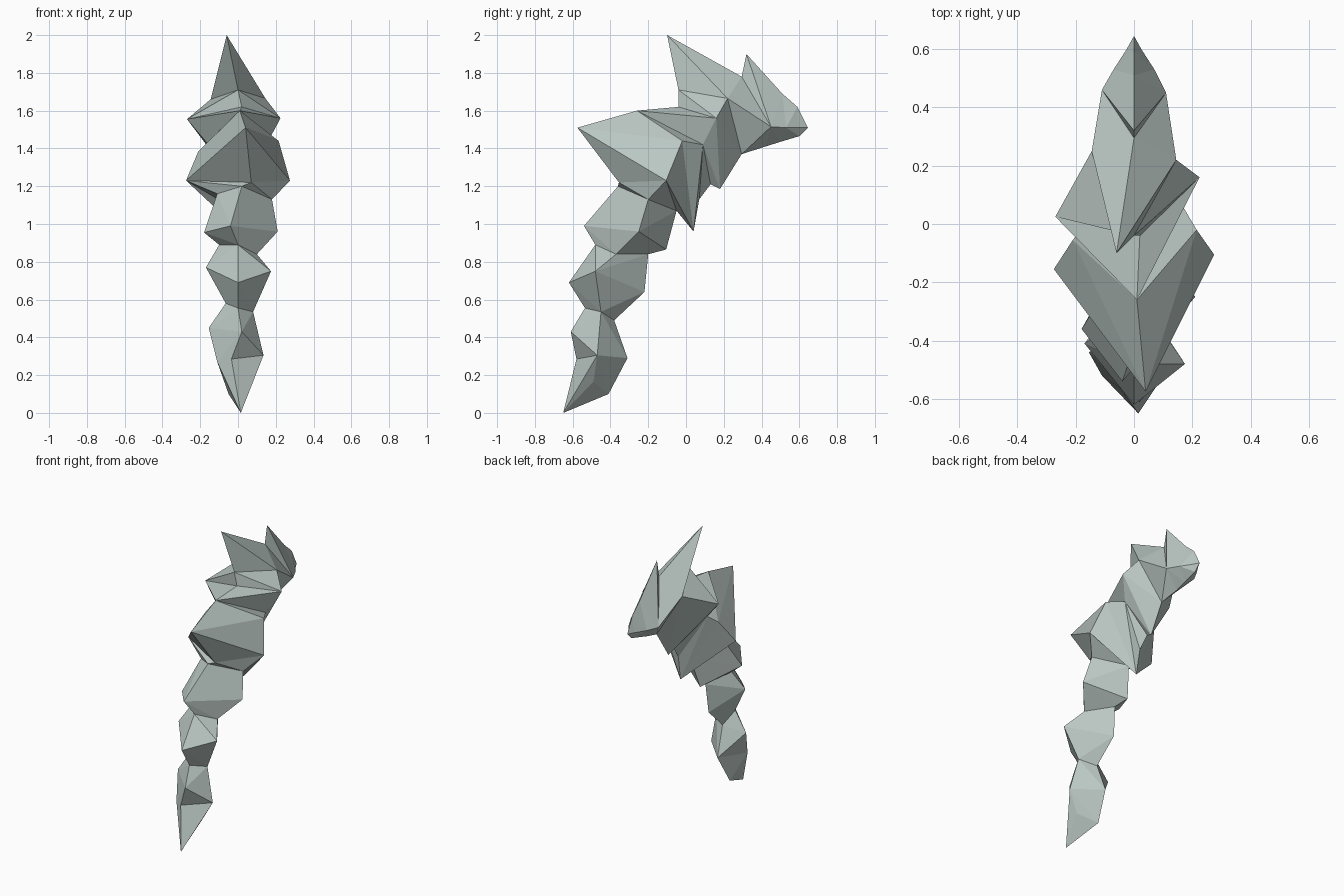
import bpy
import bmesh
from mathutils import Vector

# Remove the default cube
default_cube = bpy.data.objects.get("Cube")
if default_cube:
    bpy.data.objects.remove(default_cube, do_unlink=True)

# Single pale stone colour
stone = bpy.data.materials.new("pale_green_grey_stone")
stone.use_nodes = True
stone_colour = (0.5, 0.58, 0.55, 1)
stone.diffuse_color = stone_colour
stone.node_tree.nodes["Principled BSDF"].inputs["Base Color"].default_value = stone_colour


def ring(front, left, back, right):
    """Four-sided cross-section, named by the side each corner lies on."""
    return {"front": front, "left": left, "back": back, "right": right}


def point(tip):
    """Cross-section closed to a single tip."""
    return ring(tip, tip, tip, tip)


def moved(section, **corners):
    """Same cross-section with only the named corners moved."""
    return {**section, **corners}


def convex_split(a, b, c, d):
    """Split a bent quad along the diagonal that bulges outwards."""
    outward = (c.co - a.co).cross(d.co - b.co)
    bulge = (a.co + c.co - b.co - d.co).dot(outward)
    if bulge > 0:
        return (a, b, c), (a, c, d)
    return (a, b, d), (b, c, d)


def build_part(name, rings):
    """Skin consecutive cross-sections with flat triangles."""
    bm = bmesh.new()
    loops = [[bm.verts.new(Vector(corner)) for corner in section.values()]
             for section in rings]
    for lower, upper in zip(loops, loops[1:]):
        for i in range(len(lower)):
            j = (i + 1) % len(lower)
            for triangle in convex_split(lower[i], lower[j], upper[j], upper[i]):
                bm.faces.new(triangle)
    bmesh.ops.remove_doubles(bm, verts=bm.verts[:], dist=0.0005)
    mesh = bpy.data.meshes.new(name)
    bm.to_mesh(mesh)
    bm.free()
    mesh.materials.append(stone)
    part = bpy.data.objects.new(name, mesh)
    bpy.context.scene.collection.objects.link(part)


# Pointed lower claw, from the tip to the first joint
tip = (.015, -.65, 0)
claw_middle = ring((-.035, -.58, .285), (.135, -.47, .305), (-.025, -.31, .29), (-.11, -.52, .27))
ankle = ring((0, -.535, .555), (.08, -.45, .535), (-.015, -.38, .49), (-.065, -.45, .58))
build_part("lower_claw", [
    point(tip),
    ring(tip, (.06, -.49, .165), (-.05, -.41, .1), tip),
    claw_middle,
    moved(claw_middle, front=(.02, -.61, .43), right=(-.155, -.44, .45)),
    ankle,
])

# Middle knuckle
waist = ring((0, -.48, .89), (.1, -.37, .84), (-.01, -.2, .84), (-.1, -.36, .89))
build_part("middle_knuckle", [
    ankle,
    ring((0, -.62, .69), (.175, -.48, .75), (-.02, -.22, .64), (-.17, -.41, .77)),
    waist,
])

# Upper knuckle
collar = ring((.02, -.36, 1.2), (.18, -.2, 1.13), (0, -.05, 1.07), (-.11, -.25, 1.16))
build_part("upper_knuckle", [
    waist,
    ring((-.04, -.54, .99), (.21, -.25, .96), (-.035, -.105, .865), (-.18, -.36, .955)),
    collar,
])

# Chest block with the long forward spike and the small rear barb
shoulder = ring((.01, -.26, 1.6), (.15, .09, 1.42), (.01, .07, 1.13), (-.165, 0, 1.43))
neck = ring((.02, -.04, 1.62), (.225, .16, 1.56), (.01, .18, 1.185), (-.27, .025, 1.555))
build_part("chest", [
    collar,
    moved(collar, front=(.07, -.355, 1.22), left=(.275, -.105, 1.23), right=(-.275, -.155, 1.23)),
    ring((.04, -.575, 1.51), (.215, -.02, 1.44), (.015, .04, .96), (-.21, -.055, 1.385)),
    shoulder,
    moved(shoulder, back=(0, .13, 1.21)),
    neck,
])

# Neck and tall crest spike
crest_base = ring((0, -.04, 1.71), (.145, .22, 1.665), (.02, .295, 1.37), (-.145, .25, 1.66))
head_base = ring((0, .295, 1.78), (.11, .45, 1.515), (0, .42, 1.41), (-.11, .46, 1.515))
build_part("crest", [
    neck,
    crest_base,
    moved(crest_base, front=(-.06, -.1, 2)),
    head_base,
])

# Blunt head with its own ridge spike
build_part("head", [
    head_base,
    moved(head_base, front=(0, .32, 1.9)),
    ring((0, .51, 1.69), (.07, .53, 1.51), (0, .5, 1.435), (-.07, .53, 1.51)),
    ring((0, .59, 1.62), (.025, .6, 1.51), (0, .6, 1.465), (-.025, .6, 1.51)),
    point((0, .645, 1.51)),
])
